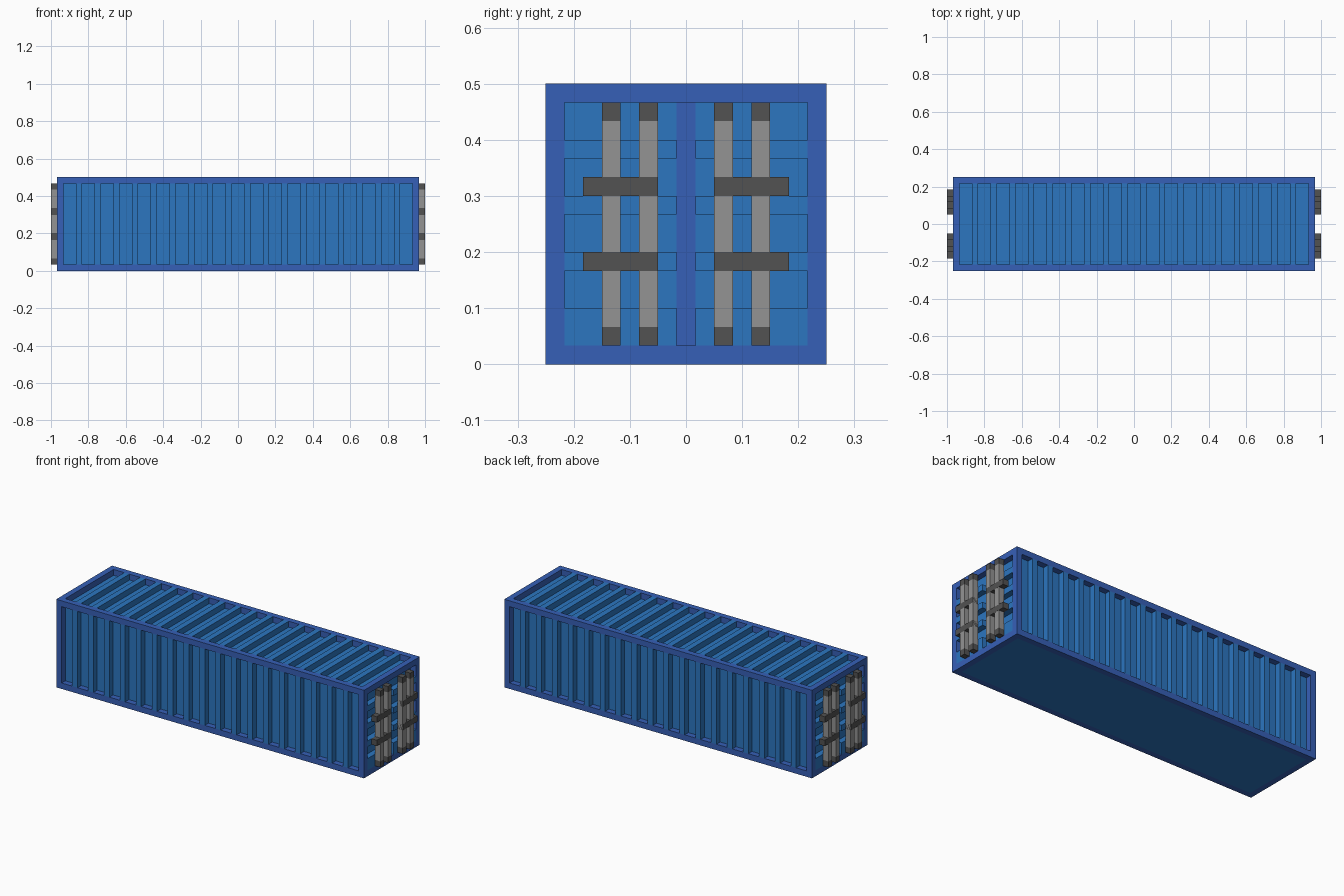
import bpy
import bmesh

if "Cube" in bpy.data.objects:
    bpy.data.objects.remove(bpy.data.objects["Cube"])

U = 1 / 30                        # beam thickness: every size is a multiple of it
HX, HY, HZ = 29, 7.5, 15          # half length, half width, height in beams


def material(name, rgb):
    m = bpy.data.materials.new(name)
    m.diffuse_color = (*rgb, 1)
    m.use_nodes = True
    m.node_tree.nodes["Principled BSDF"].inputs["Base Color"].default_value = m.diffuse_color
    return m


PANEL = material("panel blue", (0.025, 0.18, 0.53))
FRAME = material("frame blue", (0.037, 0.117, 0.474))
STEEL = material("light steel", (0.292, 0.292, 0.292))
DARK = material("dark steel", (0.084, 0.084, 0.084))


def boxes(name, mat, items):
    """One object from boxes given as (x0, x1, y0, y1, z0, z1) in beams."""
    bm = bmesh.new()
    for x0, x1, y0, y1, z0, z1 in items:
        for v in bmesh.ops.create_cube(bm, size=1)["verts"]:
            v.co = ((x0 if v.co.x < 0 else x1) * U,
                    (y0 if v.co.y < 0 else y1) * U,
                    (z0 if v.co.z < 0 else z1) * U)
    bmesh.ops.recalc_face_normals(bm, faces=bm.faces)
    me = bpy.data.meshes.new(name)
    bm.to_mesh(me)
    bm.free()
    me.materials.append(mat)
    ob = bpy.data.objects.new(name, me)
    bpy.context.collection.objects.link(ob)
    return ob


def flip(items, axis):
    """The boxes together with their mirror images along an axis."""
    out = list(items)
    for b in items:
        b = list(b)
        i = axis * 2
        b[i], b[i + 1] = -b[i + 1], -b[i]
        out.append(tuple(b))
    return out


# Recessed walls, roof and floor
boxes("inner_walls", PANEL, [(1 - HX, HX - 1, 1 - HY, HY - 1, 0, HZ - 1)])

# Outer frame
posts = flip(flip([(HX - 1, HX, HY - 1, HY, 0, HZ)], 0), 1)
boxes("corner_posts", FRAME, posts)
for name, z in (("bottom_rails", 0), ("top_rails", HZ - 1)):
    rails = flip([(1 - HX, HX - 1, HY - 1, HY, z, z + 1)], 1)
    rails += flip([(HX - 1, HX, 1 - HY, HY - 1, z, z + 1)], 0)
    boxes(name, FRAME, rails)

# Ribs between the recesses
rib_x = [3 - HX + 3 * i for i in range(18)]
boxes("side_ribs", PANEL,
      flip([(x, x + 1, HY - 1, HY, 1, HZ - 1) for x in rib_x], 1))
boxes("roof_ribs", PANEL,
      [(x, x + 1, 1 - HY, HY - 1, HZ - 1, HZ) for x in rib_x])

# Double doors at both ends
door_ribs = [(HX - 1, HX, 0.5, HY - 1, a, b)
             for a, b in ((1, 3), (5, 6), (8, 9), (11, 12))]
boxes("door_ribs", PANEL, flip(flip(door_ribs, 1), 0))
boxes("door_centre_post", FRAME,
      flip([(HX - 1, HX - 0.93, -0.5, 0.5, 1, HZ - 1)], 0))

# Locking bars, end caps and handles
bars, caps = [], []
for y in (1.5, 3.5):
    bars.append((HX, HX + 1, y, y + 1, 2, HZ - 2))
    caps += [(HX, HX + 1, y, y + 1, z, z + 1) for z in (1, HZ - 2)]
# The handles stand a hair proud so they cover the bars
handles = [(HX, HX + 1.01, 1.5, 5.5, z, z + 1) for z in (5, 9)]
boxes("locking_bars", STEEL, flip(flip(bars, 1), 0))
boxes("bar_end_caps", DARK, flip(flip(caps, 1), 0))
boxes("door_handles", DARK, flip(flip(handles, 1), 0))

# Frame-coloured border is flush with the floor underneath
